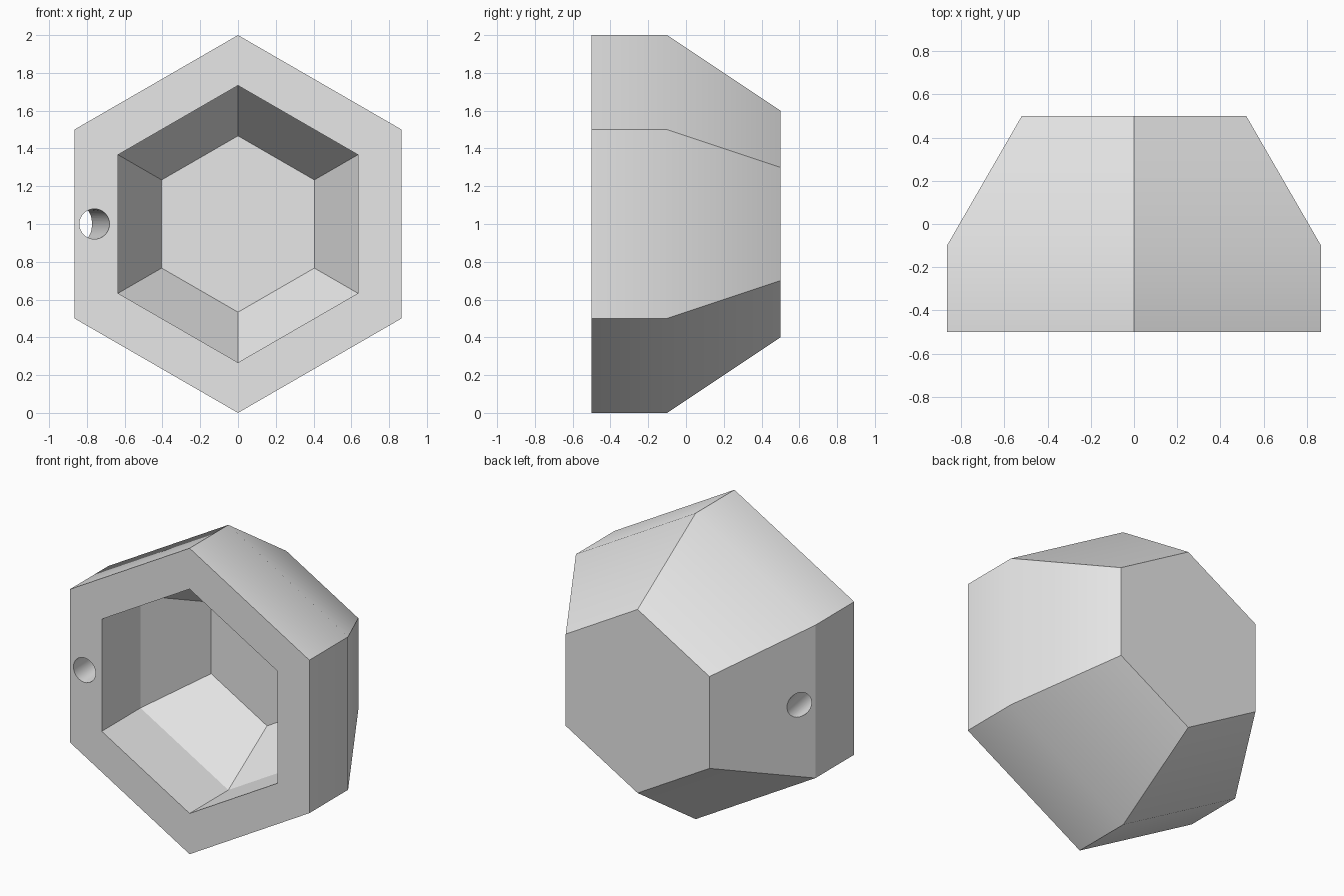
import bpy, bmesh
from math import sin, cos, pi, radians
from mathutils import Vector

cube = bpy.data.objects.get("Cube")
if cube:
    bpy.data.objects.remove(cube, do_unlink=True)

grey = bpy.data.materials.new("light_grey")
grey.use_nodes = True
grey.diffuse_color = (0.8, 0.8, 0.8, 1)
grey.node_tree.nodes["Principled BSDF"].inputs["Base Color"].default_value = (0.8, 0.8, 0.8, 1)


def loft(name, rings):
    """Join rings of points with quads and cap both ends."""
    bm = bmesh.new()
    loops = [[bm.verts.new(p) for p in ring] for ring in rings]
    n = len(loops[0])
    for a, b in zip(loops, loops[1:]):
        for i in range(n):
            j = (i + 1) % n
            bm.faces.new((a[i], a[j], b[j], b[i]))
    bm.faces.new(loops[0])
    bm.faces.new(loops[-1])
    bmesh.ops.recalc_face_normals(bm, faces=bm.faces)
    mesh = bpy.data.meshes.new(name)
    bm.to_mesh(mesh)
    bm.free()
    mesh.materials.append(grey)
    obj = bpy.data.objects.new(name, mesh)
    bpy.context.collection.objects.link(obj)
    return obj


def ring(centre, u, radius, sides):
    """Circle spanned by u and the vertical, starting at its top."""
    steps = [2 * pi * i / sides for i in range(sides)]
    return [centre + radius * (u * sin(a) + Vector((0, 0, cos(a)))) for a in steps]


# Hollow hexagonal body: floor, inner wall, rim, outer wall, back
BEND = -0.1
side = Vector((1, 0, 0))
profile = [(0.4667, 0.3), (0.7333, BEND), (0.7333, -0.5),
           (1, -0.5), (1, BEND), (0.6, 0.5)]
body = loft("hexagonal_cup", [ring(Vector((0, y, 1)), side, r, 6) for r, y in profile])

# Side hole: from the front rim to the tapered wall, square to both faces
slope = Vector((cos(pi / 3), sin(pi / 3), 0))
normal = Vector((-sin(pi / 3), cos(pi / 3), 0))
entry = Vector((-0.76, -0.5, 1))
out = Vector((-0.813, -0.008, 1))
path = [(entry + Vector((0, -0.1, 0)), side), (entry, side),
        (out, slope), (out + normal * 0.1, slope)]
cutter = loft("hole_cutter", [ring(c, u, 0.08, 32) for c, u in path])
cutter.hide_render = True

bpy.ops.object.select_all(action="DESELECT")
bpy.context.view_layer.objects.active = body
body.select_set(True)
cut = body.modifiers.new("side_hole", "BOOLEAN")
cut.operation = "DIFFERENCE"
cut.solver = "EXACT"
cut.object = cutter
bpy.ops.object.modifier_apply(modifier=cut.name)
bpy.data.objects.remove(cutter, do_unlink=True)

# Keep the inner bend and the bend beside the hole crisp, soften the outer bend
verts = body.data.vertices
for edge in body.data.edges:
    pts = [verts[i].co for i in edge.vertices]
    on_bend = all(abs(p.y - BEND) < 0.001 for p in pts)
    inner = all(abs(p.x) < 0.7 and abs(p.z - 1) < 0.8 for p in pts)
    hole_side = all(p.x < -0.86 for p in pts)
    if on_bend and (inner or hole_side):
        edge.use_edge_sharp = True
bpy.ops.object.shade_smooth_by_angle(angle=radians(35))
